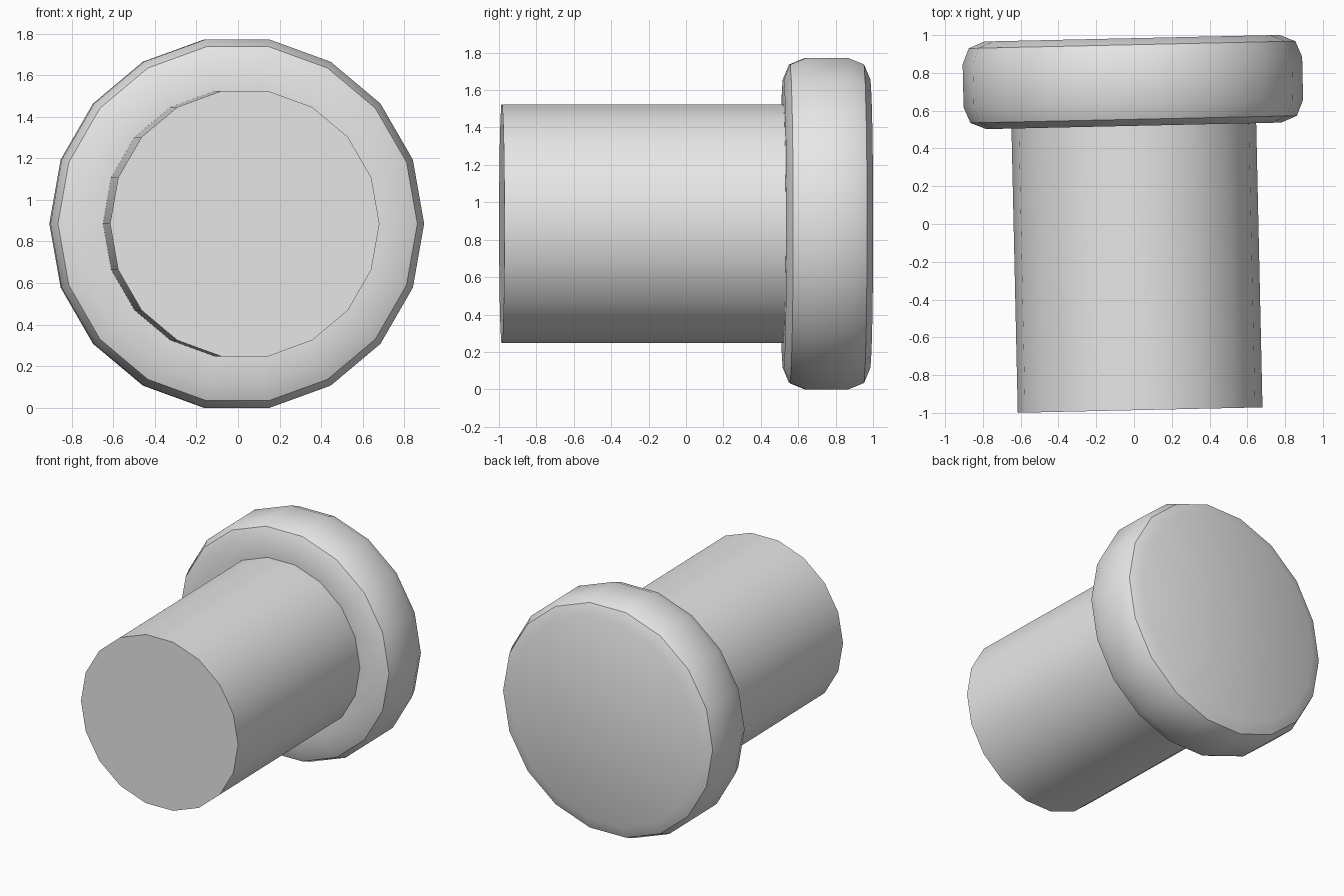
import bpy, bmesh, math
from mathutils import Matrix, Vector

if "Cube" in bpy.data.objects:
    bpy.data.objects.remove(bpy.data.objects["Cube"])

SIDES = 18

# Grey material
grey = bpy.data.materials.new("plain grey")
grey.diffuse_color = (0.8, 0.8, 0.8, 1)
grey.use_nodes = True
grey.node_tree.nodes["Principled BSDF"].inputs["Base Color"].default_value = grey.diffuse_color


def lathe(name, profile):
    """Revolve (radius, distance) points around +y and cap both ends."""
    bm = bmesh.new()
    rings = []
    for r, d in profile:
        angles = [2 * math.pi * i / SIDES for i in range(SIDES)]
        rings.append([bm.verts.new((r * math.cos(a), d, r * math.sin(a))) for a in angles])
    for a, b in zip(rings, rings[1:]):
        for i in range(SIDES):
            j = (i + 1) % SIDES
            bm.faces.new((a[i], a[j], b[j], b[i]))
    bm.faces.new(rings[0])
    bm.faces.new(rings[-1])
    bmesh.ops.recalc_face_normals(bm, faces=bm.faces)
    mesh = bpy.data.meshes.new(name)
    bm.to_mesh(mesh)
    bm.free()
    mesh.materials.append(grey)
    obj = bpy.data.objects.new(name, mesh)
    bpy.context.collection.objects.link(obj)
    return obj


# Shaft, shoulder and rounded head as one continuous profile
under, top = 1.505, 1.969
bevel, rim = 0.118, 0.899
cut = bevel * (1 - math.sqrt(0.5))
knob = lathe("knob", [
    (0.648, 0), (0.648, under),
    (rim - bevel, under), (rim - cut, under + cut), (rim, under + bevel),
    (rim, top - bevel), (rim - cut, top - cut), (rim - bevel, top),
])

# The axis is turned slightly about z
knob.location = Vector((0.0325, -0.985, 0.8855))
knob.rotation_euler.z = math.radians(1.27)

bpy.context.view_layer.objects.active = knob
knob.select_set(True)
bpy.ops.object.shade_smooth_by_angle(angle=math.radians(35))
